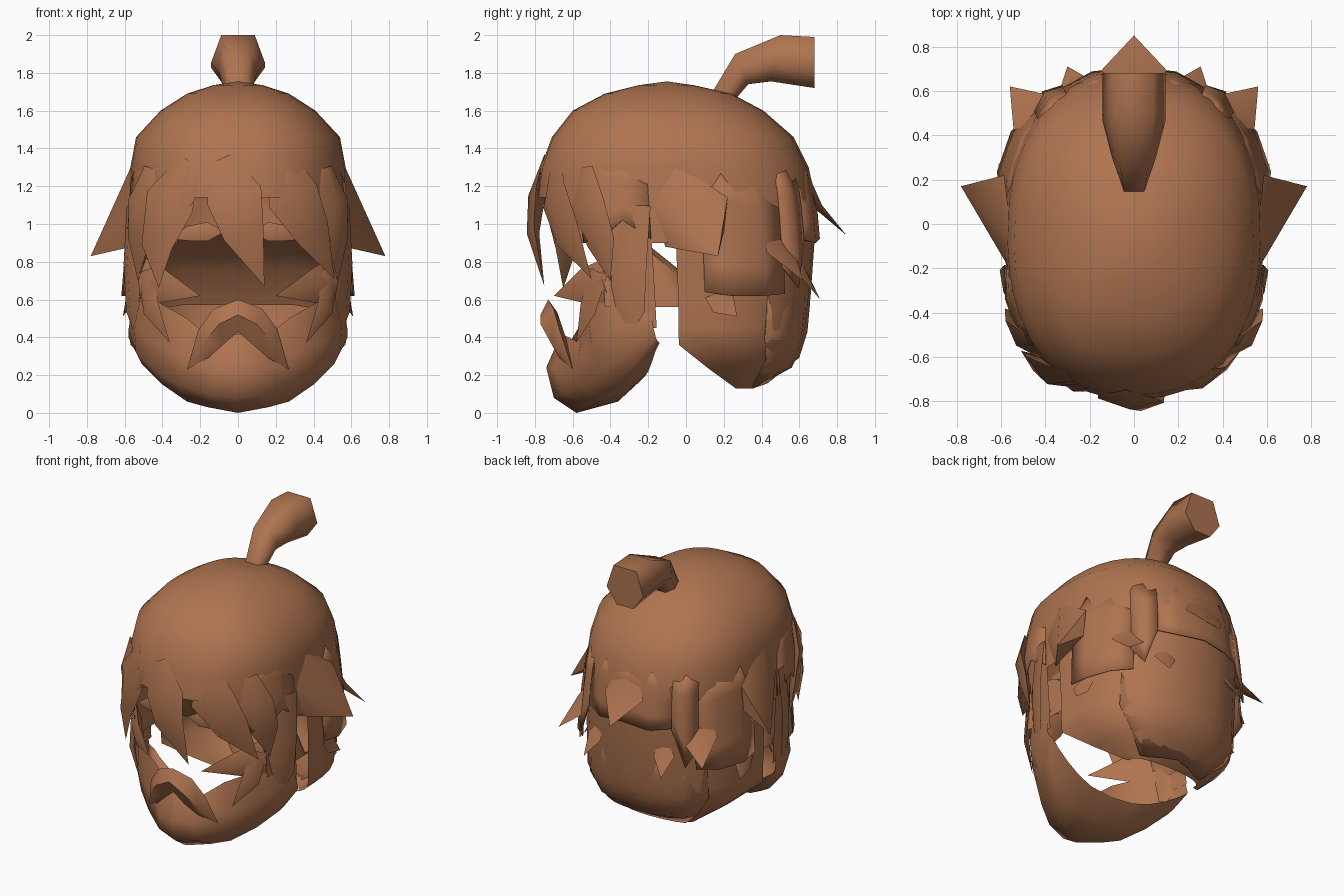
import bpy, bmesh, math
from mathutils import Vector

cube = bpy.data.objects.get("Cube")
if cube:
    bpy.data.objects.remove(cube)

brown = bpy.data.materials.new("warm brown hair")
brown.use_nodes = True
colour = (0.43, 0.175, 0.08, 1)
brown.diffuse_color = colour
brown.node_tree.nodes["Principled BSDF"].inputs["Base Color"].default_value = colour


def make(name, verts, faces, mirror=False, thickness=0, angle=60):
    """Turn points and faces into a shaded object, optionally mirrored."""
    bm = bmesh.new()
    for sign in ((1, -1) if mirror else (1,)):
        vs = [bm.verts.new((x * sign, y, z)) for x, y, z in verts]
        for f in faces:
            bm.faces.new([vs[i] for i in (f if sign > 0 else reversed(f))])
    bmesh.ops.remove_doubles(bm, verts=bm.verts, dist=0.002)
    bmesh.ops.dissolve_degenerate(bm, edges=bm.edges, dist=0.001)
    if not mirror:
        bmesh.ops.recalc_face_normals(bm, faces=bm.faces)
    mesh = bpy.data.meshes.new(name)
    bm.to_mesh(mesh)
    bm.free()
    mesh.materials.append(brown)
    obj = bpy.data.objects.new(name, mesh)
    bpy.context.collection.objects.link(obj)
    if thickness:
        solid = obj.modifiers.new("thickness", 'SOLIDIFY')
        solid.thickness = thickness
        solid.offset = 0
    bpy.ops.object.select_all(action='DESELECT')
    obj.select_set(True)
    bpy.context.view_layer.objects.active = obj
    bpy.ops.object.shade_smooth_by_angle(angle=math.radians(angle))


def grid_faces(rows, cols, start=0, closed=False):
    """Quads between consecutive rows of points."""
    span = cols if closed else cols - 1
    return [(start + r * cols + c, start + r * cols + (c + 1) % cols,
             start + (r + 1) * cols + (c + 1) % cols, start + (r + 1) * cols + c)
            for r in range(rows - 1) for c in range(span)]


# Head outline: height, centre y, half width, front depth, back depth
OUTLINE = [(1.755, -.1, .0, .0, .0), (1.735, -.1, .13, .15, .14),
           (1.69, -.1, .27, .33, .34), (1.6, -.09, .41, .51, .5),
           (1.46, -.07, .54, .64, .64), (1.3, -.05, .57, .72, .7),
           (1.14, -.03, .58, .76, .71), (.9, -.01, .58, .77, .69),
           (.62, 0, .575, .74, .66), (.45, 0, .575, .7, .64),
           (.36, 0, .57, .68, .62), (.24, .14, .43, .5, .42), (.13, .28, .27, .3, .08)]


def head(degrees, z, out=0):
    """Point on the head surface; zero degrees is the front, ninety is +x."""
    for hi, lo in zip(OUTLINE, OUTLINE[1:]):
        if z >= lo[0]:
            break
    t = min(1, max(0, (hi[0] - z) / (hi[0] - lo[0])))
    c, w, f, b = (p + (q - p) * t for p, q in zip(hi[1:], lo[1:]))
    s, k = math.sin(math.radians(degrees)), math.cos(math.radians(degrees))
    x = math.copysign(abs(s) ** .86, s) * (w + out)
    y = c - math.copysign(abs(k) ** .86, k) * ((f if k > 0 else b) + out)
    return (x, y, z)


# Main shell: crown, temples, sideburns, ear openings and hollow back
verts, faces = [], []
for a, b, low in ((0, 30, 1.14), (30, 62, .9), (62, 80, .45), (80, 88, .9), (88, 180, .13)):
    cols = max(2, round((b - a) / 11) + 1)
    levels = [row[0] for row in OUTLINE if row[0] >= low - .001]
    start = len(verts)
    verts += [head(a + (b - a) * i / (cols - 1), z) for z in levels for i in range(cols)]
    faces += grid_faces(len(levels), cols, start)
make("hair_shell", verts, faces, mirror=True)

# Inner lining that slopes down and back behind the face, with a wall at each ear
lining = []
for y, z in ((-.45, .97), (-.2, .89), (-.04, .76), (.06, .57)):
    lining += [(0, y, z), (.3, y, z), (.48, y, z - .03), (.53, y + .02, .56)]
make("inner_lining", lining, grid_faces(4, 4), mirror=True)


def panel(name, columns, rows=5):
    """Hanging layer over the shell; columns are angle, top, bottom, flare."""
    pts = []
    for r in range(rows):
        t = r / (rows - 1)
        pts += [head(a, top + (low - top) * t, -.008 + (flare + .008) * t)
                for a, top, low, flare in columns]
    make(name, pts, grid_faces(rows, len(columns)), True, .008)


panel("side_layer", [(96, 1.2, .64, .03), (106, 1.28, .62, .06),
                     (122, 1.25, .62, .06), (136, 1.2, .63, .03)])
panel("rear_side_layer", [(134, 1.3, .78, .02), (143, 1.3, .66, .06), (151, 1.25, .92, .02)])
panel("rear_layer", [(150, 1.25, .92, .01), (165, 1.3, .9, .025), (180, 1.3, .92, .025)])
panel("temple_layer", [(50, 1.38, .9, .01), (60, 1.36, .92, .03),
                       (70, 1.32, 1.02, .03), (80, 1.3, .92, .01)])
panel("lower_rear_layer", [(128, .66, .14, .02), (145, .68, .14, .015),
                           (162, .7, .15, .015), (180, .7, .16, .015)])


def lock(name, stations, depth=.4, mirror=False):
    """Pointed tuft with a diamond section; stations are x, y, z, half width."""
    pts = []
    for i, (x, y, z, w) in enumerate(stations):
        here = Vector((x, y, z))
        before, after = stations[max(0, i - 1)], stations[min(len(stations) - 1, i + 1)]
        along = Vector(after[:3]) - Vector(before[:3])
        out = Vector((x, y + .05, 0)).normalized()
        side = along.cross(out).normalized()
        thick = out * w * depth
        pts += [here - side * w, here + thick, here + side * w, here - thick]
    make(name, pts, grid_faces(len(stations), 4, closed=True), mirror)


# Fringe
lock("fringe_right", [(-.26, -.69, 1.34, .05), (-.36, -.67, 1.12, .15),
                      (-.43, -.63, .88, .1), (-.42, -.65, .66, 0)])
lock("fringe_centre", [(-.1, -.74, 1.34, .07), (-.02, -.79, 1.15, .15),
                       (.03, -.81, .95, .11), (.14, -.75, .67, 0)], .3)
lock("fringe_left", [(.22, -.69, 1.34, .08), (.29, -.7, 1.15, .15),
                     (.4, -.63, .95, .11), (.51, -.5, .71, 0)], .3)
lock("fringe_outer", [(.46, -.53, 1.3, .05), (.5, -.52, 1.1, .12),
                      (.53, -.45, .9, .09), (.53, -.4, .7, 0)], .35, True)
lock("fringe_strand", [(-.18, -.73, 1.33, .02), (-.27, -.74, 1.15, .05),
                       (-.36, -.69, .95, 0)], .3)

# Eyebrows
lock("eyebrow", [(.07, -.66, .96, 0), (.16, -.66, .96, .05),
                 (.26, -.64, .95, .04), (.36, -.6, .92, 0)], .3, True)

# Sideburns and cheek tufts
lock("sideburn", [(.55, -.28, 1.1, .1), (.565, -.3, .8, .1),
                  (.55, -.31, .55, .1), (.52, -.33, .38, .03)], .25, True)
lock("cheek_tuft", [(.5, -.42, .7, .12), (.4, -.55, .67, .09), (.2, -.7, .62, 0)], .3, True)
lock("jaw_tuft", [(.49, -.46, .75, .06), (.46, -.52, .55, .06), (.36, -.58, .37, 0)], .3, True)

# Rear tufts
lock("rear_tip", [(0, .63, 1.28, .05), (0, .69, 1.1, .15), (0, .85, .94, 0)], .2)
lock("rear_small_tuft", [(.24, .6, .82, .02), (.27, .63, .72, .07), (.3, .71, .6, 0)], .3, True)
lock("rear_corner_tuft", [(.42, .46, 1.0, .03), (.45, .5, .85, .12), (.56, .62, .7, 0)], .3, True)
lock("low_side_tuft", [(.57, .16, .64, .07), (.58, .2, .57, .07), (.61, .27, .51, 0)], .3, True)

# Flared tufts above the ears
make("ear_tuft", [(.78, .17, .83), (.55, -.08, 1.34), (.585, .22, 1.14),
                  (.59, .2, .96), (.56, -.11, .88), (.58, -.17, 1.1)],
     [(0, i, i % 5 + 1) for i in range(1, 6)], True)

# Topknot tail: upper and lower profile points with half width
pts = []
for ty, tz, by, bz, w in ((.14, 1.7, .27, 1.67, .07), (.26, 1.9, .33, 1.74, .1),
                          (.5, 2, .45, 1.755, .143), (.68, 1.99, .68, 1.72, .143)):
    for side, t in ((-.62, 0), (.62, 0), (1, .6), (.45, 1), (-.45, 1), (-1, .6)):
        pts.append((side * w, ty + (by - ty) * t, tz + (bz - tz) * t))
make("topknot_tail", pts, grid_faces(4, 6, closed=True) + [tuple(range(18, 24))], angle=80)

# Beard bowl: half columns from the lip, over the chin and back under the jaw
BEARD = [
    [(0, -.66, .42), (0, -.74, .24), (0, -.7, .08), (0, -.58, 0), (0, -.36, .06), (0, -.23, .18)],
    [(.12, -.58, .38), (.14, -.7, .23), (.16, -.65, .1), (.16, -.52, .03),
     (.16, -.35, .07), (.17, -.22, .19)],
    [(.27, -.54, .5), (.29, -.57, .3), (.31, -.55, .15), (.27, -.46, .06),
     (.28, -.32, .1), (.29, -.2, .22)],
    [(.41, -.53, .58), (.43, -.5, .36), (.44, -.45, .22), (.4, -.36, .15),
     (.4, -.28, .17), (.4, -.18, .27)],
    [(.51, -.4, .64), (.55, -.38, .45), (.54, -.32, .32), (.51, -.27, .26),
     (.51, -.22, .27), (.5, -.16, .33)],
    [(.54, -.18, .6), (.57, -.18, .5), (.58, -.17, .44), (.58, -.16, .4),
     (.57, -.15, .38), (.56, -.14, .37)]]
make("beard", [p for col in BEARD for p in col], grid_faces(len(BEARD), 6), True)

# Moustache: upper edge, raised ridge, lower edge and back, swept to a drooping tip
upper = [(0, -.73, .6), (.13, -.7, .55), (.21, -.67, .44), (.27, -.6, .23)]
ridge = [(0, -.77, .52), (.1, -.77, .47), (.19, -.71, .36), (.27, -.6, .23)]
lower = [(0, -.72, .43), (.08, -.71, .36), (.16, -.67, .29), (.27, -.6, .23)]
inner = [(0, -.68, .53), (.1, -.66, .47), (.17, -.63, .38), (.27, -.6, .23)]
ring = [p for group in zip(upper, ridge, lower, inner) for p in group]
make("moustache", ring, grid_faces(4, 4, closed=True), True)
